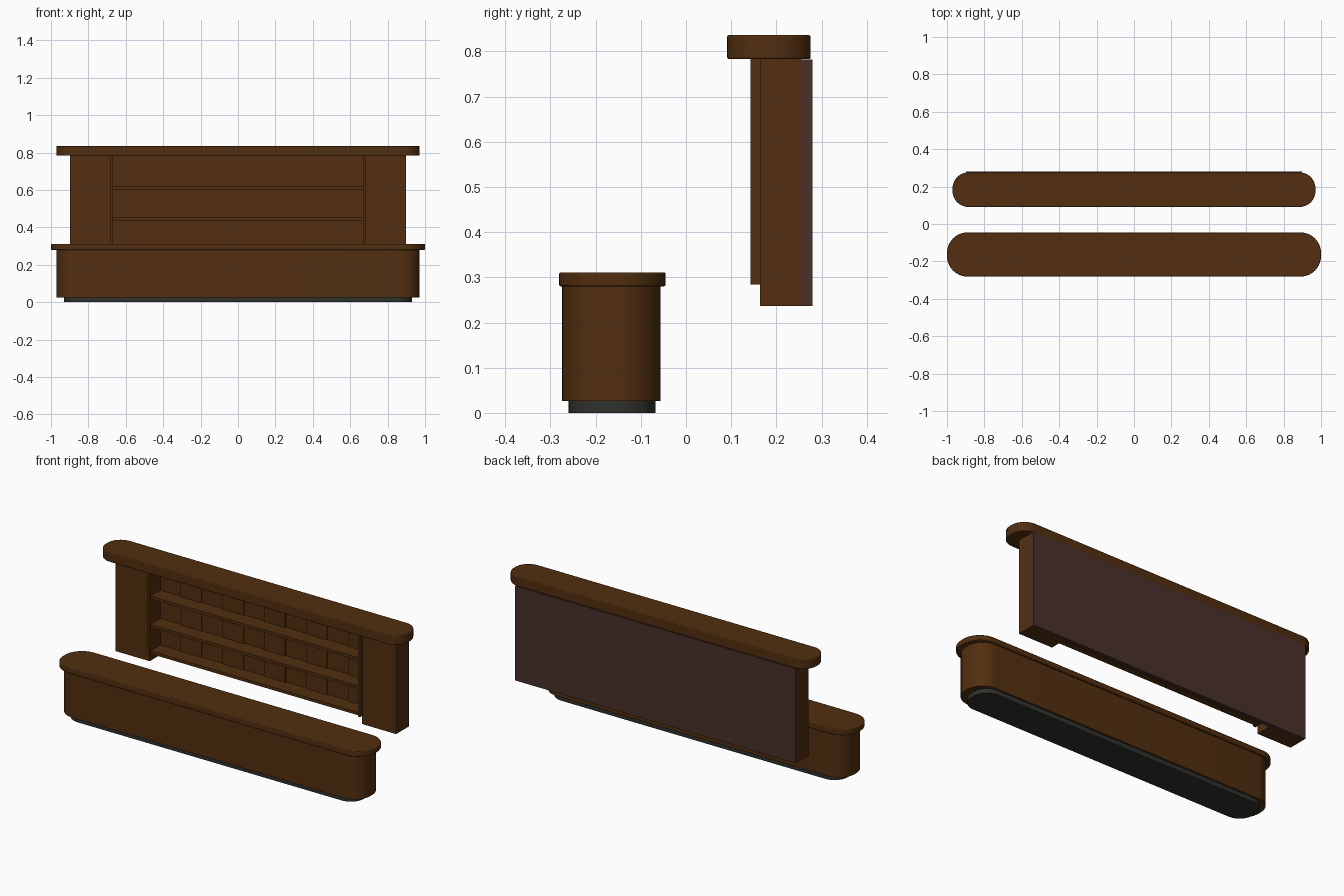
import bpy, bmesh, math

cube = bpy.data.objects.get("Cube")
if cube:
    bpy.data.objects.remove(cube)


def material(name, color):
    m = bpy.data.materials.new(name)
    m.use_nodes = True
    m.diffuse_color = (*color, 1)
    bsdf = m.node_tree.nodes["Principled BSDF"]
    bsdf.inputs["Base Color"].default_value = (*color, 1)
    bsdf.inputs["Roughness"].default_value = 0.7
    return m


wood = material("brown wood", (0.084, 0.028, 0.005))
backing = material("dark plum wood", (0.068, 0.030, 0.023))
plinth = material("charcoal", (0.030, 0.032, 0.027))


def finish(name, bm, mat):
    bmesh.ops.recalc_face_normals(bm, faces=bm.faces)
    mesh = bpy.data.meshes.new(name)
    bm.to_mesh(mesh)
    bm.free()
    mesh.materials.append(mat)
    obj = bpy.data.objects.new(name, mesh)
    bpy.context.collection.objects.link(obj)
    return obj


def box(name, xs, ys, zs, mat):
    bm = bmesh.new()
    bmesh.ops.create_cube(bm, size=1)
    for v in bm.verts:
        for i, (lo, hi) in enumerate((xs, ys, zs)):
            v.co[i] = lo if v.co[i] < 0 else hi
    return finish(name, bm, mat)


def rounded_slab(name, half, ys, zs, radius, mat, bevel=0.0):
    """Extruded rounded rectangle, centred on x."""
    bm = bmesh.new()
    ring = []
    corners = ((1, 1), (-1, 1), (-1, -1), (1, -1))
    steps = 10
    for k, (sx, sy) in enumerate(corners):
        cx = sx * (half - radius)
        cy = ys[1] - radius if sy > 0 else ys[0] + radius
        for s in range(steps + 1):
            a = math.pi / 2 * (k + s / steps)
            ring.append(bm.verts.new((cx + radius * math.cos(a),
                                      cy + radius * math.sin(a), zs[0])))
    face = bm.faces.new(ring)
    top = bmesh.ops.extrude_face_region(bm, geom=[face])["geom"]
    for v in top:
        if isinstance(v, bmesh.types.BMVert):
            v.co.z = zs[1]
    obj = finish(name, bm, mat)
    if bevel:
        mod = obj.modifiers.new("soft edge", "BEVEL")
        mod.width = bevel
        mod.segments = 2
        mod.limit_method = 'ANGLE'
        mod.angle_limit = math.radians(50)
    bpy.ops.object.select_all(action='DESELECT')
    obj.select_set(True)
    bpy.context.view_layer.objects.active = obj
    bpy.ops.object.shade_smooth_by_angle(angle=math.radians(35))
    return obj


# Front counter
rounded_slab("counter_plinth", 0.93, (-0.26, -0.067), (0, 0.03), 0.085, plinth)
rounded_slab("counter_body", 0.97, (-0.274, -0.056), (0.026, 0.282), 0.1, wood)
rounded_slab("counter_top", 1.0, (-0.281, -0.045), (0.28, 0.311), 0.11, wood, 0.004)

# Back cabinet shell
rounded_slab("cabinet_top", 0.97, (0.091, 0.276), (0.783, 0.836), 0.085, wood, 0.004)
box("cabinet_back", (-0.898, 0.898), (0.256, 0.28), (0.236, 0.782), backing)

# Pillars and shelf frame sides, mirrored
for side, s in (("left", 1), ("right", -1)):
    box(side + "_pillar", sorted((s * 0.68, s * 0.898)), (0.164, 0.256),
        (0.236, 0.784), wood)
    box(side + "_shelf_side", sorted((s * 0.668, s * 0.682)), (0.143, 0.256),
        (0.284, 0.784), wood)

# Shelves
for i, z in enumerate((0.285, 0.438, 0.602)):
    box(f"shelf_{i + 1}", (-0.67, 0.67), (0.155, 0.25), (z, z + 0.017), wood)

# Plank lining with alternating depth
count = 10
width = 1.34 / count
for i in range(count):
    x = -0.67 + i * width
    front = 0.24 if i % 2 else 0.246
    box(f"lining_plank_{i + 1}", (x, x + width), (front, 0.256), (0.285, 0.784), wood)
